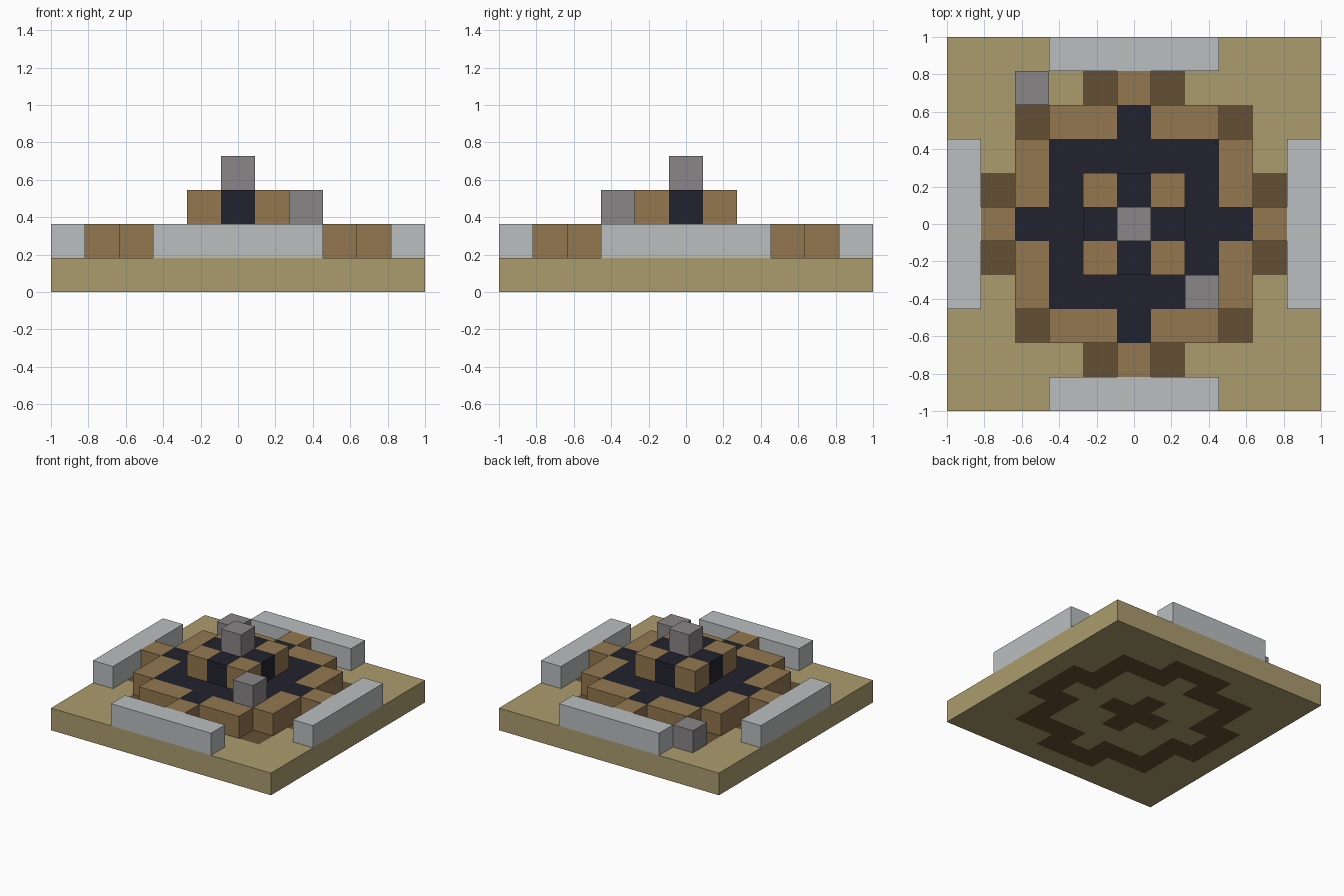
import bpy
import bmesh
from mathutils import Vector

if "Cube" in bpy.data.objects:
    bpy.data.objects.remove(bpy.data.objects["Cube"], do_unlink=True)

UNIT = 2 / 11  # edge of one block; the layout is 11 x 11 blocks


def material(name, rgb):
    lin = [((c / 255 + 0.055) / 1.055) ** 2.4 for c in rgb] + [1]
    mat = bpy.data.materials.new(name)
    mat.use_nodes = True
    mat.diffuse_color = lin
    bsdf = mat.node_tree.nodes["Principled BSDF"]
    bsdf.inputs["Base Color"].default_value = lin
    bsdf.inputs["Roughness"].default_value = 0.9
    return mat


MATS = {
    "sand": material("sand", (171, 156, 110)),
    "soil": material("dark_soil", (101, 80, 51)),
    "wood": material("brown_wood", (147, 119, 79)),
    "dark": material("dark_stone", (34, 34, 46)),
    "pale": material("pale_stone", (186, 191, 191)),
    "grey": material("grey_stone", (138, 134, 135)),
}

# Layout: each block gets a part name and a colour
blocks = {}
for x in range(-5, 6):
    for y in range(-5, 6):
        lo, hi = sorted((abs(x), abs(y)))
        # Ground slab with a soil ring and a central soil cross
        ring = (hi == 4 and lo <= 1) or (hi == 3 and lo >= 1)
        cross = hi + lo <= 1
        blocks[x, y, 0] = ("ground", "soil" if ring or cross else "sand")
        # Four outer walls
        if hi == 5 and lo <= 2:
            blocks[x, y, 1] = ("outer_walls", "pale")
        # Stepped wooden border around the dark platform
        elif (hi, lo) in ((4, 0), (3, 1), (3, 2)):
            blocks[x, y, 1] = ("wood_border", "wood")
        elif hi <= 2 or (hi, lo) == (3, 0):
            blocks[x, y, 1] = ("dark_platform", "dark")
        # Upper tier with wooden corners
        if hi <= 1:
            blocks[x, y, 2] = ("upper_tier", "wood" if lo == 1 else "dark")

# Single grey stones
blocks[0, 0, 3] = ("top_stone", "grey")
blocks[2, -2, 2] = ("platform_stone", "grey")
blocks[-3, 4, 1] = ("ground_stone", "grey")


def build(part):
    """Join the exposed sides of a part's blocks into one clean mesh."""
    own = {cell: col for cell, (name, col) in blocks.items() if name == part}
    colours = sorted(set(own.values()))
    bm = bmesh.new()
    for cell, colour in own.items():
        centre = Vector(cell) + Vector((0, 0, 0.5))
        for axis in range(3):
            for sign in (-1, 1):
                n = Vector((0, 0, 0))
                n[axis] = sign
                if tuple(int(c) for c in Vector(cell) + n) in blocks:
                    continue
                u = Vector((0, 0, 0))
                u[(axis + 1) % 3] = 0.5
                v = n.cross(u)
                mid = centre + n / 2
                corners = (mid - u - v, mid + u - v, mid + u + v, mid - u + v)
                face = bm.faces.new([bm.verts.new(p * UNIT) for p in corners])
                face.material_index = colours.index(colour)
    bmesh.ops.remove_doubles(bm, verts=bm.verts, dist=0.001)
    bmesh.ops.dissolve_limit(bm, angle_limit=0.01, verts=bm.verts,
                             edges=bm.edges, delimit={'MATERIAL'})
    mesh = bpy.data.meshes.new(part)
    bm.to_mesh(mesh)
    bm.free()
    for colour in colours:
        mesh.materials.append(MATS[colour])
    bpy.context.collection.objects.link(bpy.data.objects.new(part, mesh))


for part in sorted({name for name, _ in blocks.values()}):
    build(part)
